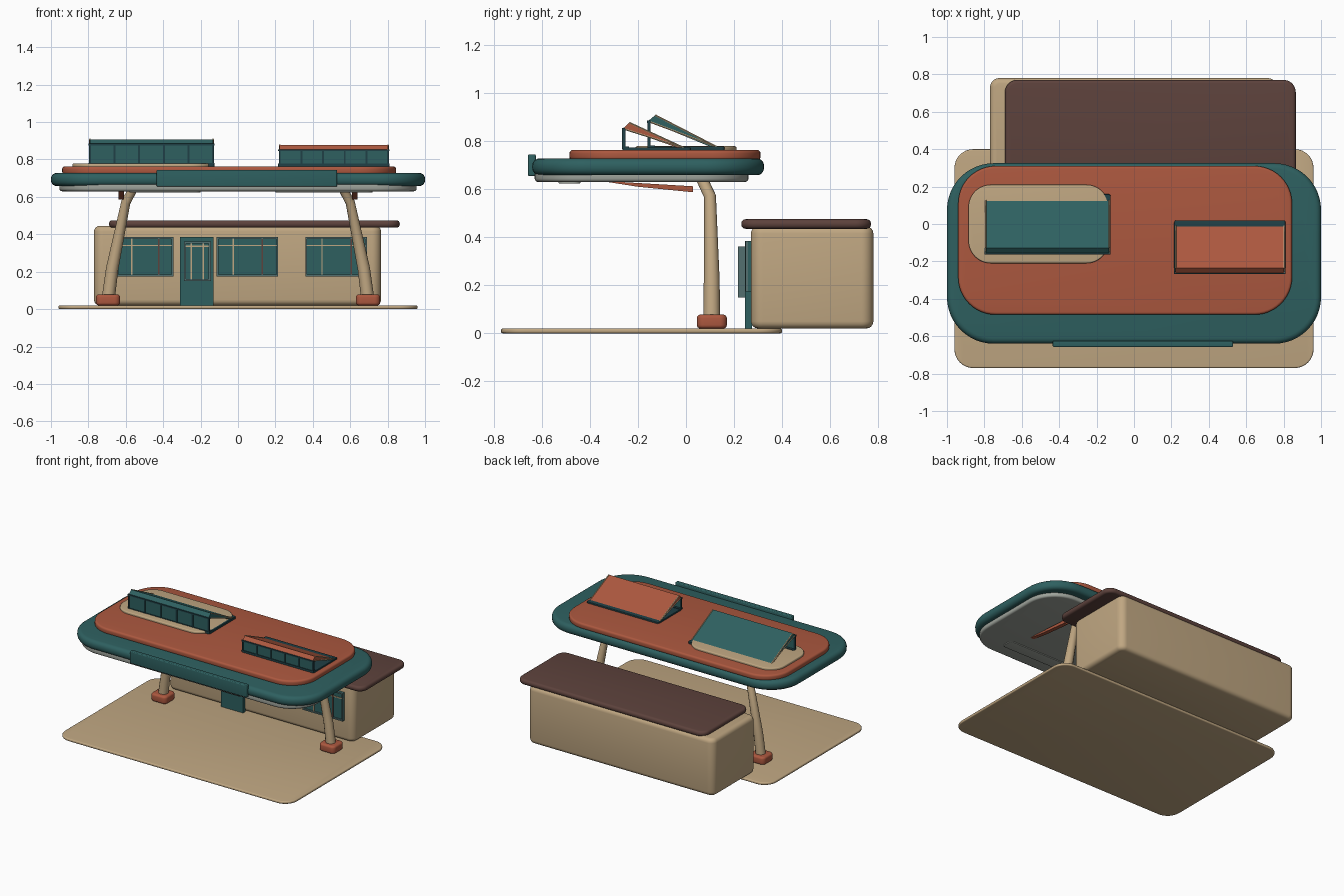
import bpy, bmesh
from math import sin, cos, pi, radians
from mathutils import Vector

if "Cube" in bpy.data.objects:
    bpy.data.objects.remove(bpy.data.objects["Cube"])


def material(name, r, g, b):
    m = bpy.data.materials.new(name)
    m.use_nodes = True
    col = [((c / 255 + 0.055) / 1.055) ** 2.4 for c in (r, g, b)] + [1]
    m.diffuse_color = col
    m.node_tree.nodes["Principled BSDF"].inputs["Base Color"].default_value = col
    return m


TEAL = material("teal", 46, 96, 96)
DARK = material("dark_teal", 32, 64, 70)
TERRA = material("terracotta", 172, 88, 63)
BEIGE = material("beige", 192, 167, 130)
BROWN = material("brown", 93, 66, 60)
GREY = material("pale_grey", 158, 163, 155)
FRAME = material("frame_grey_teal", 84, 112, 112)


def finish(name, bm, mat, angle=40):
    bmesh.ops.recalc_face_normals(bm, faces=bm.faces)
    me = bpy.data.meshes.new(name)
    bm.to_mesh(me)
    bm.free()
    ob = bpy.data.objects.new(name, me)
    bpy.context.collection.objects.link(ob)
    me.materials.append(mat)
    smooth(ob, angle)
    return ob


def smooth(ob, angle=40):
    bpy.ops.object.select_all(action='DESELECT')
    ob.select_set(True)
    bpy.context.view_layer.objects.active = ob
    bpy.ops.object.shade_smooth_by_angle(angle=radians(angle))


# Rounded slab: plan corners of radius r, rounded top and bottom rims
def slab(name, x, y, z, r, rim, mat, steps=8):
    bm = bmesh.new()
    arc = [pi / 2 * i / 4 for i in range(5)]
    layers = [(rim * (1 - sin(a)), z[0] + rim * (1 - cos(a))) for a in arc]
    layers += [(rim * (1 - cos(a)), z[1] - rim * (1 - sin(a))) for a in arc]
    rings = []
    for inset, h in layers:
        ring = []
        rad = max(r - inset, 0.0005)
        for k, (sx, sy) in enumerate([(1, 1), (0, 1), (0, 0), (1, 0)]):
            cx = x[1] - r if sx else x[0] + r
            cy = y[1] - r if sy else y[0] + r
            for i in range(steps + 1):
                a = pi / 2 * (k + i / steps)
                ring.append(bm.verts.new((cx + rad * cos(a), cy + rad * sin(a), h)))
        rings.append(ring)
    n = len(rings[0])
    for lo, hi in zip(rings, rings[1:]):
        for i in range(n):
            j = (i + 1) % n
            bm.faces.new((lo[i], lo[j], hi[j], hi[i]))
    bm.faces.new(rings[0])
    bm.faces.new(rings[-1])
    bmesh.ops.remove_doubles(bm, verts=bm.verts, dist=1e-5)
    return finish(name, bm, mat)


def box(name, x, y, z, mat):
    bm = bmesh.new()
    bmesh.ops.create_cube(bm, size=1)
    for v in bm.verts:
        v.co = [lo + (hi - lo) * (c + 0.5) for c, (lo, hi) in zip(v.co, (x, y, z))]
    return finish(name, bm, mat)


# Side profile (y, z) extruded along x
def prism(name, x, profile, mat):
    bm = bmesh.new()
    face = bm.faces.new([bm.verts.new((x[0], y, z)) for y, z in profile])
    ext = bmesh.ops.extrude_face_region(bm, geom=[face])["geom"]
    bmesh.ops.translate(bm, vec=(x[1] - x[0], 0, 0),
                        verts=[g for g in ext if isinstance(g, bmesh.types.BMVert)])
    return finish(name, bm, mat)


def tube(name, points, radii, mat, res=4):
    cu = bpy.data.curves.new(name, 'CURVE')
    cu.dimensions = '3D'
    cu.bevel_depth = 1
    cu.bevel_resolution = res
    cu.use_fill_caps = True
    sp = cu.splines.new('POLY')
    sp.points.add(len(points) - 1)
    for p, co, rad in zip(sp.points, points, radii):
        p.co = (*co, 1)
        p.radius = rad
    cu.materials.append(mat)
    ob = bpy.data.objects.new(name, cu)
    bpy.context.collection.objects.link(ob)
    bpy.ops.object.select_all(action='DESELECT')
    ob.select_set(True)
    bpy.context.view_layer.objects.active = ob
    bpy.ops.object.convert(target='MESH')
    smooth(bpy.context.object)


def border(name, x, y, z, w, mat):
    for part, bx, bz in (("left", (x[0], x[0] + w), z), ("right", (x[1] - w, x[1]), z),
                         ("bottom", x, (z[0], z[0] + w)), ("top", x, (z[1] - w, z[1]))):
        box(f"{name}_{part}", bx, y, bz, mat)


# Forecourt and building
slab("forecourt", (-0.96, 0.96), (-0.77, 0.4), (0, 0.02), 0.1, 0.008, BEIGE)
slab("building", (-0.77, 0.765), (0.27, 0.78), (0.02, 0.445), 0.05, 0.03, BEIGE)
slab("building_roof", (-0.69, 0.865), (0.23, 0.77), (0.435, 0.475), 0.065, 0.018, BROWN)

# Windows with frames, transom and two mullions
for n, (a, b) in enumerate([(-0.65, -0.345), (-0.115, 0.215), (0.36, 0.69)]):
    name = f"window_{n + 1}"
    z = (0.175, 0.385)
    box(name + "_glass", (a, b), (0.258, 0.275), z, TEAL)
    border(name + "_frame", (a, b), (0.248, 0.275), z, 0.01, FRAME)
    box(name + "_transom", (a, b), (0.253, 0.26), (0.337, 0.344), BEIGE)
    for f, mat in ((0.27, BEIGE), (0.74, BROWN)):
        m = a + (b - a) * f
        box(name + "_mullion", (m - 0.004, m + 0.004), (0.251, 0.26), z, mat)

# Door with raised glazed panel
box("door", (-0.31, -0.13), (0.245, 0.275), (0.02, 0.385), TEAL)
box("door_glass", (-0.285, -0.15), (0.23, 0.246), (0.155, 0.36), TEAL)
border("door_frame", (-0.29, -0.145), (0.217, 0.246), (0.15, 0.362), 0.012, FRAME)
box("door_transom", (-0.29, -0.145), (0.224, 0.232), (0.333, 0.34), BEIGE)
for m in (-0.25, -0.185):
    box("door_mullion", (m - 0.004, m + 0.004), (0.222, 0.232), (0.155, 0.36), BEIGE)

# Canopy layers
slab("canopy_soffit", (-0.955, 0.955), (-0.63, 0.26), (0.63, 0.675), 0.22, 0.015, GREY, 12)
slab("canopy_rim", (-1, 1), (-0.64, 0.325), (0.658, 0.728), 0.25, 0.03, TEAL, 12)
slab("canopy_deck", (-0.94, 0.845), (-0.485, 0.31), (0.72, 0.763), 0.2, 0.014, TERRA, 12)
slab("skylight_pad", (-0.885, -0.135), (-0.21, 0.21), (0.755, 0.779), 0.12, 0.007, BEIGE, 12)
slab("fascia_panel", (-0.435, 0.53), (-0.658, -0.625), (0.655, 0.745), 0.008, 0.006, TEAL, 3)

# Soffit light plates
for a, b in ((-0.58, -0.2), (0.2, 0.72)):
    slab("soffit_light", (a, b), (-0.53, -0.44), (0.623, 0.632), 0.03, 0.003, GREY)

# Columns, feet and braces, one of each per side
for side, s in (("right", -1), ("left", 1)):
    cx = sorted((s * 0.63, s * 0.76))
    slab(f"{side}_foot", cx, (0.045, 0.17), (0.02, 0.078), 0.03, 0.015, TERRA)
    path = [(0.693, 0.107, 0.06), (0.672, 0.107, 0.22), (0.6, 0.1, 0.57), (0.56, 0.065, 0.645)]
    tube(f"{side}_column", [(s * x, y, z) for x, y, z in path],
         (0.035, 0.033, 0.025, 0.024), BEIGE)
    bx = sorted((s * 0.61, s * 0.64))
    prism(f"{side}_brace", bx, [(-0.36, 0.635), (0.03, 0.612), (0.03, 0.587), (-0.2, 0.61)], TERRA)


# Raised skylight: open sides, glazed front and sloping hood
def skylight(name, x, front, back, base, top, hood):
    slab(name + "_base", x, (front, back), (base - 0.012, base + 0.006), 0.012, 0.004, DARK, 3)
    depth = back - front
    peak, low = (front + depth * 0.1, top), (back - depth * 0.1, base + 0.004)
    lip = (front + 0.002, top - 0.025)
    inner = (x[0] + 0.008, x[1] - 0.008)
    prism(name + "_hood", inner, [lip, peak, low, (low[0] - 0.03, base + 0.006)], hood)
    box(name + "_glass", inner, (front + 0.005, front + 0.012), (base, lip[1]), TEAL)
    box(name + "_sill", x, (front, back - depth * 0.9), (base, base + 0.01), DARK)
    box(name + "_head", x, (front - 0.002, front + 0.012), (lip[1] - 0.008, lip[1] + 0.002), DARK)
    for i in range(6):
        px = inner[0] + (inner[1] - inner[0]) * i / 5
        box(name + "_post", (px - 0.005, px + 0.005), (front - 0.001, front + 0.013),
            (base, lip[1]), DARK)
    for px in inner:
        for start in (peak, lip):
            tube(name + "_edge", [(px, *start), (px, *low)], (0.004, 0.004), BEIGE, 1)


skylight("large_skylight", (-0.8, -0.125), -0.16, 0.16, 0.772, 0.908, TEAL)
skylight("small_skylight", (0.215, 0.81), -0.265, 0.02, 0.768, 0.877, TERRA)
